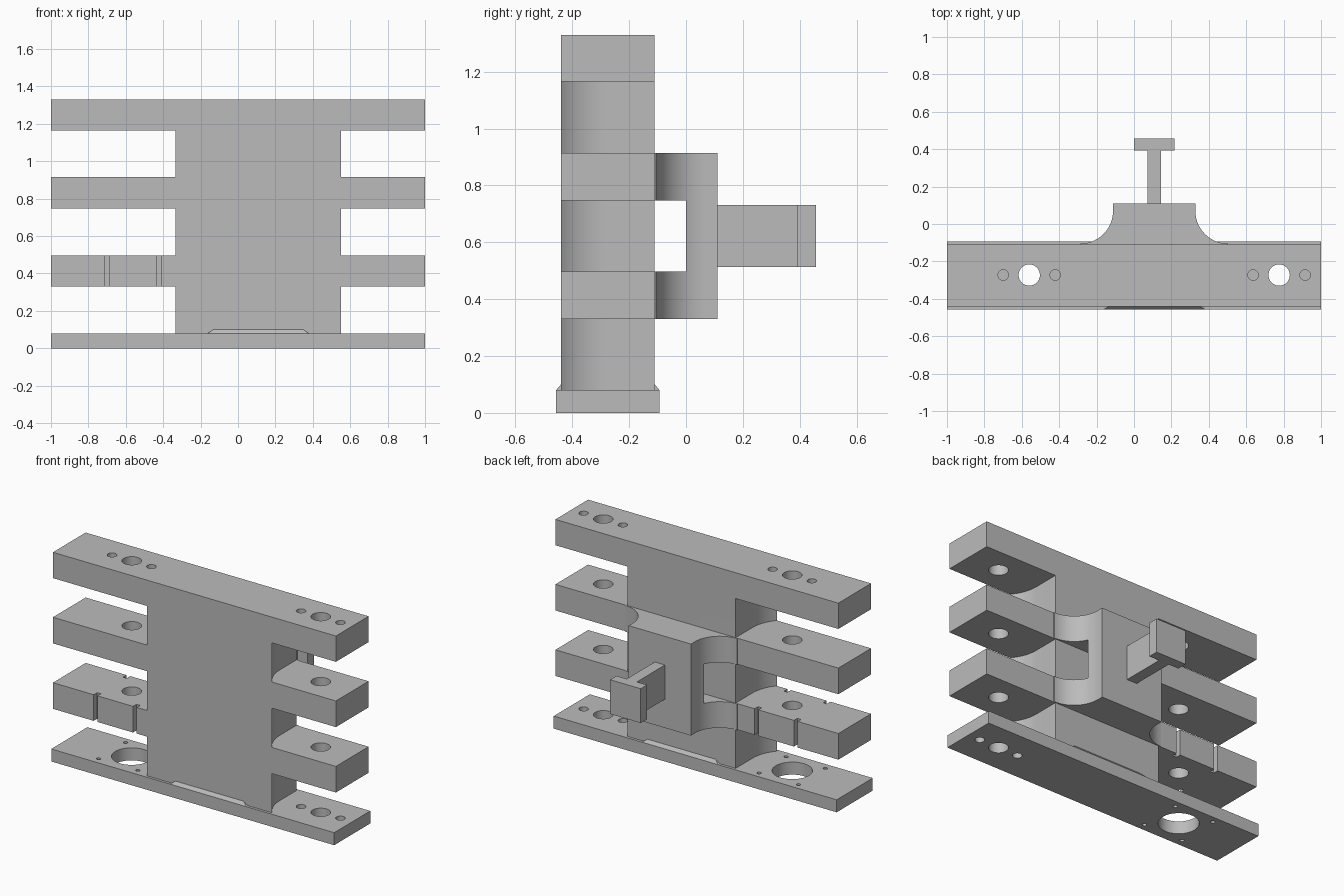
import bpy, bmesh, math
from mathutils import Vector

if "Cube" in bpy.data.objects:
    bpy.data.objects.remove(bpy.data.objects["Cube"], do_unlink=True)

grey = bpy.data.materials.new("plain_grey")
grey.use_nodes = True
GREY = (0.5, 0.5, 0.5, 1)
grey.diffuse_color = GREY
grey.node_tree.nodes["Principled BSDF"].inputs["Base Color"].default_value = GREY

CX = 0.108                      # symmetry plane of column and rear bracket
HOLES_X = (-0.56, 0.776)
HOLE_Y = -0.273
FRONT, BACK = -0.44, -0.11
BARS = ((0.33, 0.497), (0.748, 0.915), (1.165, 1.33))


def finish(name, bm):
    bmesh.ops.recalc_face_normals(bm, faces=bm.faces)
    mesh = bpy.data.meshes.new(name)
    bm.to_mesh(mesh)
    bm.free()
    mesh.materials.append(grey)
    ob = bpy.data.objects.new(name, mesh)
    bpy.context.collection.objects.link(ob)
    return ob


def box(name, x, y, z):
    bm = bmesh.new()
    bmesh.ops.create_cube(bm, size=1)
    for v in bm.verts:
        v.co = Vector([r[0] if c < 0 else r[1] for c, r in zip(v.co, (x, y, z))])
    return finish(name, bm)


def prism(name, points, z0, z1):
    bm = bmesh.new()
    face = bm.faces.new([bm.verts.new((x, y, z0)) for x, y in points])
    ext = bmesh.ops.extrude_face_region(bm, geom=[face])
    top = [g for g in ext["geom"] if isinstance(g, bmesh.types.BMVert)]
    bmesh.ops.translate(bm, verts=top, vec=(0, 0, z1 - z0))
    return finish(name, bm)


def cylinder(x, y, r, z0, z1, sides=32):
    turn = [2 * math.pi * i / sides for i in range(sides)]
    return prism("hole_cutter", [(x + r * math.cos(a), y + r * math.sin(a)) for a in turn], z0, z1)


def arc(cx, cy, r, start, end, steps=14):
    angles = [start + (end - start) * i / steps for i in range(steps + 1)]
    return [(cx + r * math.cos(a), cy + r * math.sin(a)) for a in angles]


def mirrored(half):
    return half + [(2 * CX - x, y) for x, y in reversed(half)]


def boolean(ob, other, operation="DIFFERENCE"):
    mod = ob.modifiers.new("cut", "BOOLEAN")
    mod.operation, mod.solver, mod.object = operation, "EXACT", other
    bpy.context.view_layer.update()
    mesh = bpy.data.meshes.new_from_object(ob.evaluated_get(bpy.context.evaluated_depsgraph_get()))
    ob.modifiers.clear()
    ob.data = mesh
    bpy.data.objects.remove(other, do_unlink=True)


# Central column with concave flared sides
R = 0.243
side = arc(0.49 + R, -0.28, R, math.pi + math.asin(0.16 / R), math.pi)
frame = prism("column_and_bars", mirrored(side + [(0.49, BACK)]), 0.08, BARS[-1][1])

# Three cross bars
for z in BARS:
    boolean(frame, box("bar", (-1, 1), (FRONT, BACK), z), "UNION")

# Rear bracket with filleted flanks and a slot through it
F = 0.175
flank = [(CX + 0.22 + F, BACK - 0.03)]
flank += arc(CX + 0.22 + F, 0.07, F, 1.5 * math.pi, math.pi) + [(CX + 0.22, 0.11)]
bracket = prism("rear_bracket", mirrored(flank), BARS[0][0], BARS[1][1])
boolean(bracket, box("slot_cutter", (-1, 1), (-0.2, 0), (BARS[0][1], BARS[1][0])))
boolean(frame, bracket, "UNION")

# Main holes, blind dowel holes in the top bar
top = BARS[-1][1]
for hx in HOLES_X:
    boolean(frame, cylinder(hx, HOLE_Y, 0.057, 0.2, 1.5))
    for dx in (-0.139, 0.139):
        boolean(frame, cylinder(hx + dx, HOLE_Y, 0.028, top - 0.1, top + 0.1))

# Vertical grooves on the lower left bar, front and back
for dx in (-0.139, 0.139):
    for y in (FRONT, BACK):
        gx = HOLES_X[0] + dx
        boolean(frame, box("groove_cutter", (gx - 0.013, gx + 0.013),
                           (y - 0.035, y + 0.035), (0.3, 0.52)))

# Base plate: dowel pattern on the right, large bore with four screws on the left
base = box("base_plate", (-1, 1), (-0.457, -0.093), (0, 0.08))
boolean(base, cylinder(HOLES_X[0], HOLE_Y, 0.117, -0.1, 0.2, 48))
boolean(base, cylinder(HOLES_X[1], HOLE_Y, 0.057, -0.1, 0.2))
for dx in (-0.139, 0.139):
    boolean(base, cylinder(HOLES_X[1] + dx, HOLE_Y, 0.028, -0.1, 0.2))
    for dy in (-0.136, 0.136):
        boolean(base, cylinder(HOLES_X[0] + dx, HOLE_Y + dy, 0.013, -0.1, 0.2, 16))

# Weld wedges along the foot of the column
wedges = []
for name, inner, outer in (("front_weld", FRONT, -0.457), ("rear_weld", BACK, -0.093)):
    bm = bmesh.new()
    low = [bm.verts.new((CX + s * 0.27, y, 0.08)) for s in (-1, 1) for y in (inner, outer)]
    high = [bm.verts.new((CX + s * 0.24, inner, 0.1)) for s in (-1, 1)]
    bmesh.ops.convex_hull(bm, input=low + high)
    wedges.append(finish(name, bm))

# T-shaped rear handle
stem = box("handle_stem", (CX - 0.036, CX + 0.036), (0.11, 0.395), (0.513, 0.732))
head = box("handle_head", (CX - 0.108, CX + 0.108), (0.393, 0.457), (0.513, 0.732))

for ob in (frame, base):
    bpy.ops.object.select_all(action="DESELECT")
    ob.select_set(True)
    bpy.context.view_layer.objects.active = ob
    bpy.ops.object.shade_smooth_by_angle(angle=math.radians(25))
